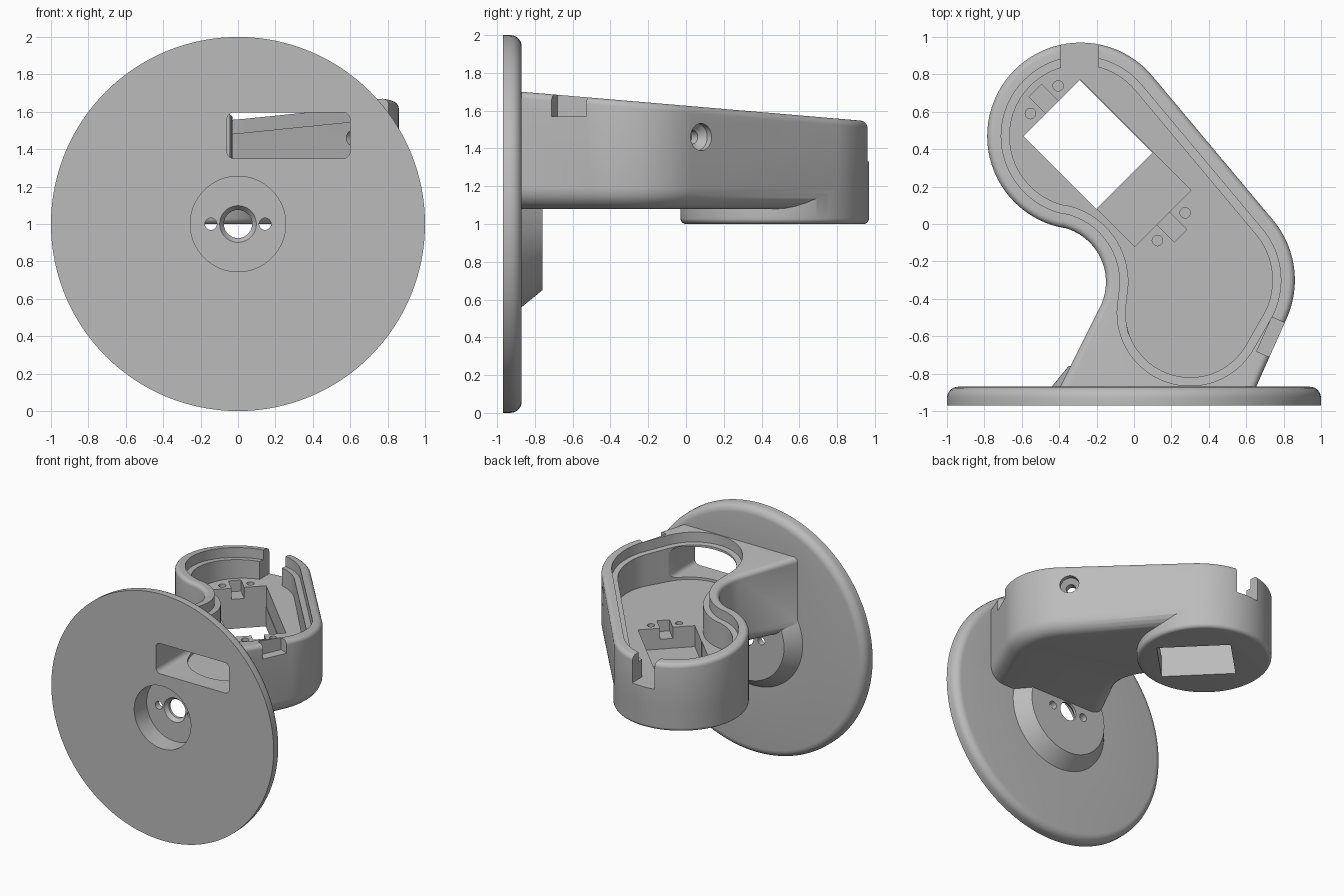
import bpy, bmesh
from math import cos, sin, pi, radians
from mathutils import Matrix, Vector

if "Cube" in bpy.data.objects:
    bpy.data.objects.remove(bpy.data.objects["Cube"])

grey = bpy.data.materials.new("plain grey")
grey.use_nodes = True
GREY = (0.5, 0.5, 0.5, 1)
grey.diffuse_color = GREY
grey.node_tree.nodes["Principled BSDF"].inputs["Base Color"].default_value = GREY

# Arc centres of the arm plan
BACK, SIDE = Vector((-0.285, 0.47)), Vector((0.36, -0.30))
WAIST, FRONT = Vector((-0.45, -0.31)), Vector((0.30, -0.475))


def make(name, bm):
    bmesh.ops.recalc_face_normals(bm, faces=bm.faces)
    mesh = bpy.data.meshes.new(name)
    bm.to_mesh(mesh)
    bm.free()
    mesh.materials.append(grey)
    ob = bpy.data.objects.new(name, mesh)
    bpy.context.collection.objects.link(ob)
    return ob


def skin(bm, rings, closed=False):
    """Join rings of points with quads, capping the ends if open."""
    rows = [[bm.verts.new(p) for p in ring] for ring in rings]
    n = len(rows[0])
    pairs = list(zip(rows, rows[1:])) + ([(rows[-1], rows[0])] if closed else [])
    for a, b in pairs:
        for i in range(n):
            j = (i + 1) % n
            bm.faces.new((a[i], a[j], b[j], b[i]))
    if not closed:
        bm.faces.new(rows[0][::-1])
        bm.faces.new(rows[-1])


def lathe(name, profile, matrix, steps=96):
    """Solid of revolution about local z, from (radius, height) points."""
    bm = bmesh.new()
    skin(bm, [[matrix @ Vector((r * cos(2 * pi * i / steps), r * sin(2 * pi * i / steps), h))
               for i in range(steps)] for r, h in profile])
    return make(name, bm)


def block(name, centre, size, angle=0):
    bm = bmesh.new()
    bmesh.ops.create_cube(bm, size=1, matrix=Matrix.Translation(centre)
                          @ Matrix.Rotation(radians(angle), 4, 'Z')
                          @ Matrix.Diagonal((*size, 1)))
    return make(name, bm)


def combine(target, tool, op='DIFFERENCE'):
    mod = target.modifiers.new("combine", 'BOOLEAN')
    mod.operation, mod.solver, mod.object = op, 'EXACT', tool
    bpy.context.view_layer.update()
    graph = bpy.context.evaluated_depsgraph_get()
    mesh = bpy.data.meshes.new_from_object(target.evaluated_get(graph))
    target.modifiers.clear()
    target.data = mesh
    bpy.data.objects.remove(tool)


def arc(c, r, a0, a1, n=24):
    angles = [radians(a0 + (a1 - a0) * i / n) for i in range(n + 1)]
    return [c + Vector((cos(a), sin(a))) * r for a in angles]


def to_plate(p, direction, y=-0.89):
    return p + direction * ((y - p.y) / direction.y)


def outer_plan(d):
    left = arc(WAIST, 0.3 + d, 77, -26.6)
    right = arc(SIDE, 0.5 - d, -24, 40.2)
    foot = [to_plate(left[-1], Vector((-0.447, -0.894))),
            to_plate(right[0], Vector((-0.407, -0.914)))]
    return arc(BACK, 0.5 - d, 40.3, 257, 48) + left + foot + right


def cavity_plan(d):
    return (arc(BACK, 0.5 - d, 40.3, 257, 48) + arc(WAIST, 0.3 + d, 77, -11.5)
            + arc(FRONT, 0.465 - d, 166.5, 332.5, 36) + arc(SIDE, 0.5 - d, -27.4, 40.2))


def top(y):
    return 1.70 - 0.085 * (y + 0.87)


def loft(name, plan, levels):
    """Levels are (inset, height, measured from the sloping top)."""
    bm = bmesh.new()
    skin(bm, [[(p.x, p.y, top(p.y) + h if sloped else h) for p in plan(d)]
              for d, h, sloped in levels])
    return make(name, bm)


def along_y(x, z):
    return Matrix.Translation((x, 0, z)) @ Matrix.Rotation(-pi / 2, 4, 'X')


# Arm shell with rounded lower and upper edges
quarter = [radians(90 * i / 6) for i in range(7)]
levels = [(0.11 * (1 - sin(a)), 1.08 + 0.11 * (1 - cos(a)), False) for a in quarter]
levels += [(0.035 * (1 - cos(a)), -0.035 * (1 - sin(a)), True) for a in quarter]
bracket = loft("wall_bracket", outer_plan, levels)

# Round pad under the far end
pad = [(0.499 - 0.03 * (1 - sin(a)), 1.0 + 0.03 * (1 - cos(a))) for a in quarter]
combine(bracket, lathe("pad", pad + [(0.499, 1.28)],
                       Matrix.Translation((BACK.x, BACK.y, 0))), 'UNION')

# Wall disc with rounded rim and conical boss
rim = [(0.94 + 0.06 * cos(a), -0.93 + 0.06 * sin(a)) for a in quarter]
combine(bracket, lathe("disc", [(1, -0.97)] + rim + [(0.44, -0.87), (0.35, -0.76)],
                       along_y(0, 1), 128), 'UNION')

# Open cavity with a ledge for a lid
combine(bracket, loft("cavity", cavity_plan, [(0.12, 1.33, False), (0.12, -0.08, True),
                                              (0.075, -0.08, True), (0.075, 0.1, True)]))

# Centre recess, countersunk hole and two screw holes
combine(bracket, lathe("recess", [(0.255, -1.1), (0.255, -0.81), (0.098, -0.81),
                                  (0.075, -0.78), (0.075, -0.7)], along_y(0, 1), 64))
for x in (-0.145, 0.145):
    combine(bracket, lathe("screw_hole", [(0.032, -0.9), (0.032, -0.7)], along_y(x, 1), 24))

# Rounded window through the disc into the cavity
bm = bmesh.new()
window = []
for cx, cz, a in ((0.56, 1.557, 0), (-0.02, 1.557, 90), (-0.02, 1.39, 180), (0.56, 1.39, 270)):
    window += arc(Vector((cx, cz)), 0.04, a, a + 90, 6)
skin(bm, [[(p.x, y, p.y) for p in window] for y in (-1.1, -0.5)])
combine(bracket, make("window", bm))

# Cable notch at the back and clip notch in the side rim
combine(bracket, block("cable_notch", (-0.29, 0.93, 1.58), (0.2, 0.26, 0.5)))
combine(bracket, block("clip_notch", (0.765, -0.62, 1.69), (0.15, 0.2, 0.24), -24))

# Motor pocket, its opening through the pad, and the mounting details at each end
combine(bracket, block("motor_pocket", (-0.14, 0.325, 1.28), (0.834, 0.425, 0.24), -45))
combine(bracket, block("motor_opening", (-0.245, 0.425, 1.1), (0.55, 0.425, 0.5), -45))
axis, across = Vector((0.707, -0.707)), Vector((0.707, 0.707))
for end in (-1, 1):
    c = Vector((-0.14, 0.325)) + axis * end * 0.47
    combine(bracket, block("tab_notch", (c.x, c.y, 1.3), (0.16, 0.095, 0.12), -45))
    for s in (-1, 1):
        p = c + axis * end * 0.01 + across * s * 0.105
        combine(bracket, lathe("tab_hole", [(0.028, 1.22), (0.028, 1.4)],
                               Matrix.Translation((p.x, p.y, 0)), 20))

# Countersunk screw hole through the long side wall
normal = Vector((0.763, 0.646, 0))
frame = Matrix.Translation((0.694, 0.08, 1.46)) @ normal.to_track_quat('Z', 'Y').to_matrix().to_4x4()
combine(bracket, lathe("side_hole", [(0.036, -0.2), (0.036, -0.07), (0.072, -0.035),
                                     (0.072, 0.1)], frame, 32))

bpy.ops.object.select_all(action='DESELECT')
bracket.select_set(True)
bpy.context.view_layer.objects.active = bracket
bpy.ops.object.shade_smooth_by_angle(angle=radians(30))
